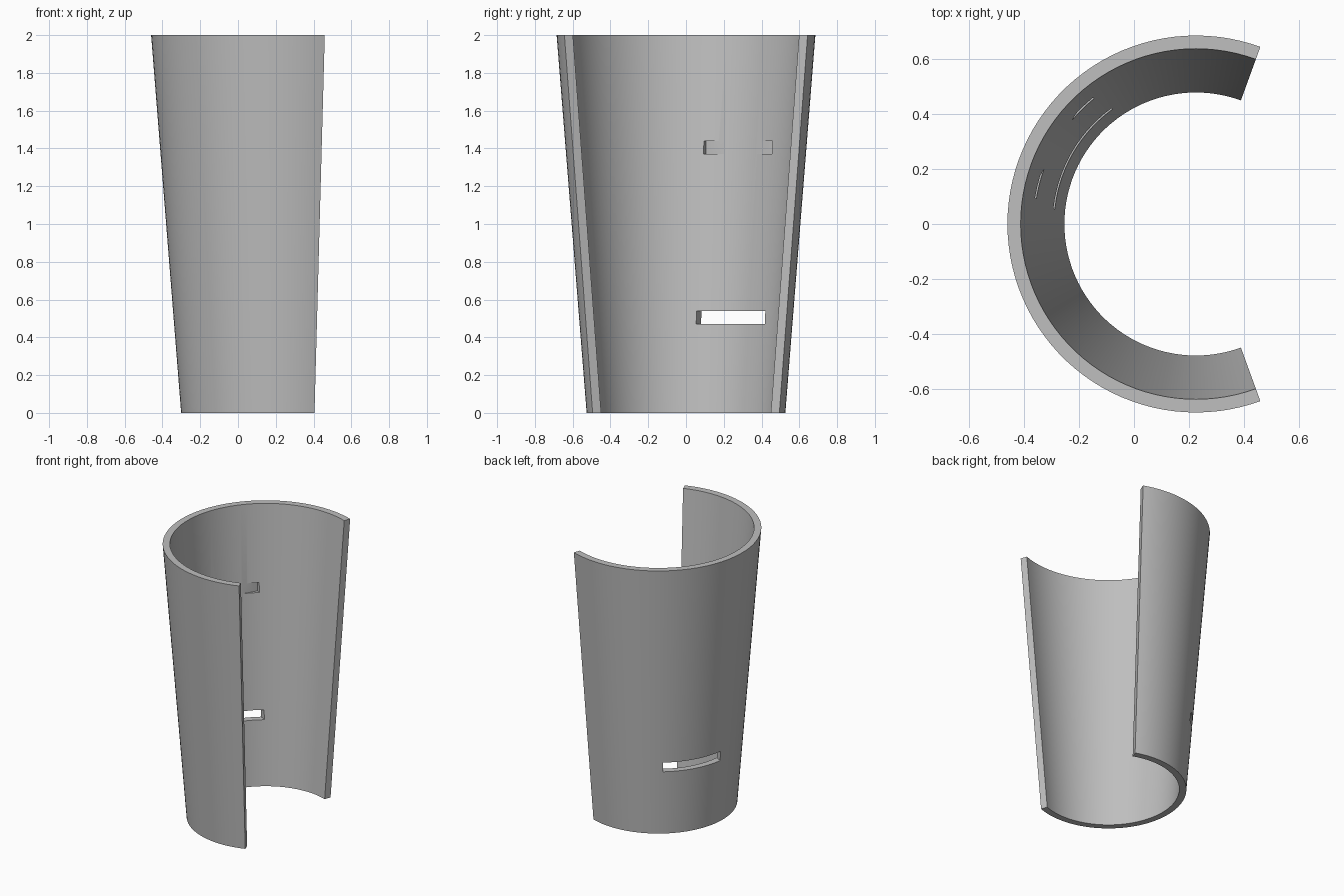
import bpy, bmesh, math
from mathutils import Matrix, Vector

cube = bpy.data.objects.get("Cube")
if cube:
    bpy.data.objects.remove(cube, do_unlink=True)

HEIGHT = 2.0
AXIS_X = 0.225                    # axis of the cone
BOTTOM_R, TOP_R, WALL = 0.526, 0.685, 0.048
START, SWEEP, STEPS = math.radians(70), math.radians(220), 66
SLOT_ANGLE = math.radians(150)
SLOT_HALF_WIDTH, SLOT_NEAR, SLOT_FAR = 0.21, 0.3, 0.578

grey = bpy.data.materials.new("plain grey")
grey.use_nodes = True
colour = (0.52, 0.52, 0.52, 1)
grey.diffuse_color = colour
grey.node_tree.nodes["Principled BSDF"].inputs["Base Color"].default_value = colour


def make_object(name, bm):
    bmesh.ops.recalc_face_normals(bm, faces=bm.faces)
    mesh = bpy.data.meshes.new(name)
    bm.to_mesh(mesh)
    bm.free()
    mesh.materials.append(grey)
    obj = bpy.data.objects.new(name, mesh)
    bpy.context.collection.objects.link(obj)
    return obj


# Tapered open shell: wall section swept around the axis
section = [(BOTTOM_R - WALL, 0), (BOTTOM_R, 0), (TOP_R, HEIGHT), (TOP_R - WALL, HEIGHT)]
bm = bmesh.new()
rings = []
for i in range(STEPS + 1):
    a = START + SWEEP * i / STEPS
    rings.append([bm.verts.new((AXIS_X + r * math.cos(a), r * math.sin(a), z))
                  for r, z in section])
for r0, r1 in zip(rings, rings[1:]):
    for k in range(4):
        n = (k + 1) % 4
        bm.faces.new((r0[k], r0[n], r1[n], r1[k]))
bm.faces.new(rings[0])
bm.faces.new(rings[-1])
shell = make_object("tapered_shell", bm)

# Flat bar cutters: the lower one pierces the wall, the upper leaves two pockets
bm = bmesh.new()
turn = Matrix.Translation((AXIS_X, 0, 0)) @ Matrix.Rotation(SLOT_ANGLE, 4, 'Z')
for z in (0.505, 1.405):
    place = Matrix.Translation(((SLOT_NEAR + SLOT_FAR) / 2, 0, z))
    size = Matrix.Diagonal((SLOT_FAR - SLOT_NEAR, 2 * SLOT_HALF_WIDTH, 0.07, 1))
    bmesh.ops.create_cube(bm, size=1, matrix=turn @ place @ size)
cutter = make_object("slot_cutter", bm)
cutter.hide_render = True

# Cut the slots and smooth the curved faces
cut = shell.modifiers.new("slots", 'BOOLEAN')
cut.operation = 'DIFFERENCE'
cut.solver = 'EXACT'
cut.object = cutter
bpy.ops.object.select_all(action='DESELECT')
bpy.context.view_layer.objects.active = shell
shell.select_set(True)
bpy.ops.object.modifier_apply(modifier=cut.name)
bpy.data.objects.remove(cutter, do_unlink=True)
bpy.ops.object.shade_smooth_by_angle(angle=math.radians(30))
